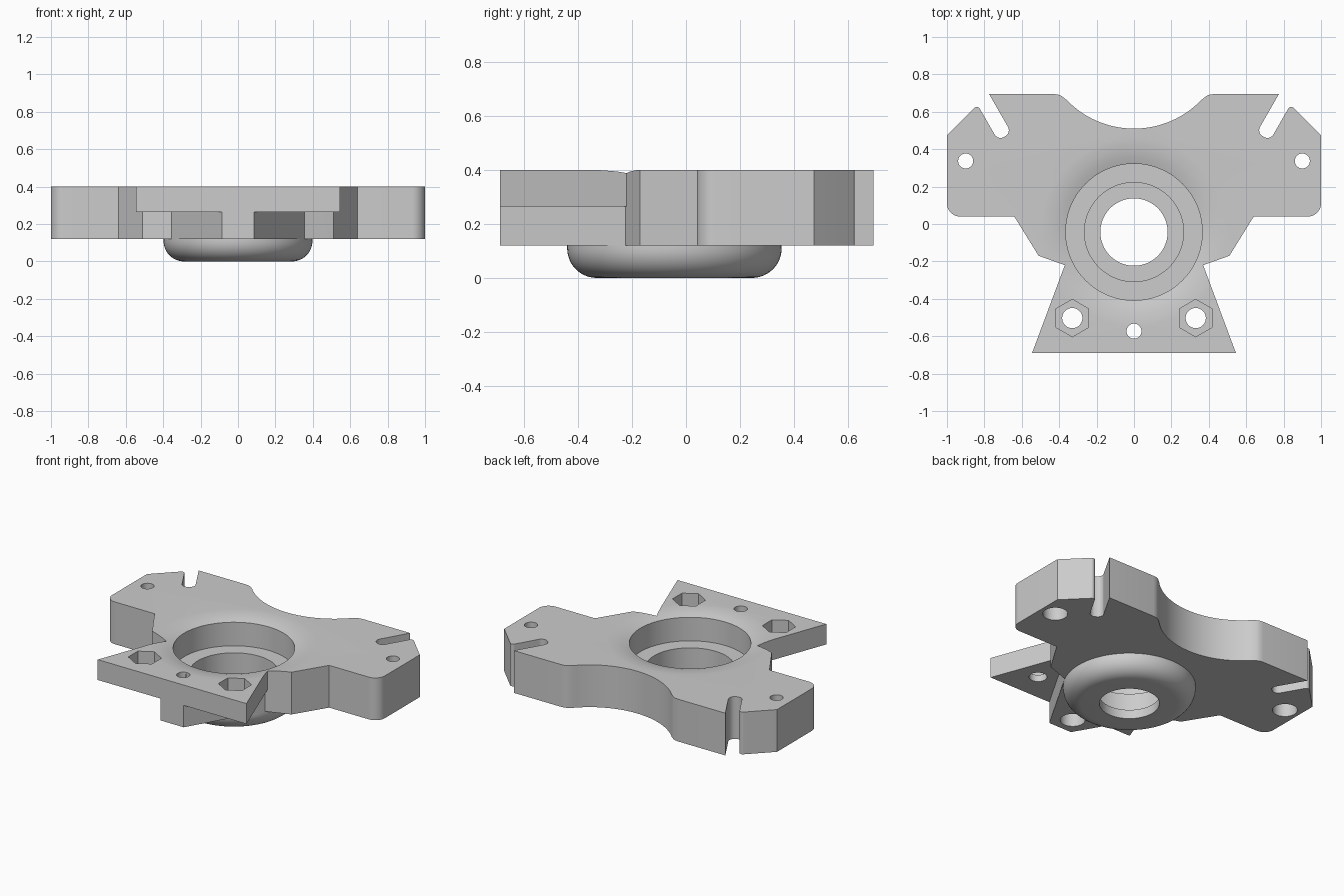
import bpy, bmesh
from math import sin, cos, pi, radians
from mathutils import Vector

if "Cube" in bpy.data.objects:
    bpy.data.objects.remove(bpy.data.objects["Cube"])

grey = bpy.data.materials.new("plain grey")
grey.use_nodes = True
colour = (0.604, 0.604, 0.604, 1)
grey.diffuse_color = colour
grey.node_tree.nodes["Principled BSDF"].inputs["Base Color"].default_value = colour

BORE_Y = -0.043
BOTTOM, TAB_Z, TOP = 0.12, 0.265, 0.40


def loft(name, rings):
    """Closed solid through rings of equal point count, capped at both ends."""
    bm = bmesh.new()
    rings = [[bm.verts.new(p) for p in ring] for ring in rings]
    n = len(rings[0])
    for a, b in zip(rings, rings[1:]):
        for i in range(n):
            j = (i + 1) % n
            bm.faces.new((a[i], a[j], b[j], b[i]))
    bm.faces.new(rings[0])
    bm.faces.new(rings[-1])
    bmesh.ops.recalc_face_normals(bm, faces=bm.faces)
    mesh = bpy.data.meshes.new(name)
    bm.to_mesh(mesh)
    bm.free()
    mesh.materials.append(grey)
    ob = bpy.data.objects.new(name, mesh)
    bpy.context.collection.objects.link(ob)
    return ob


def circle(x, y, r, n=40, turn=0.0):
    return [(x + r * cos(turn + 2 * pi * i / n), y + r * sin(turn + 2 * pi * i / n))
            for i in range(n)]


def prism(name, outline, z0, z1):
    return loft(name, [[(x, y, z) for x, y in outline] for z in (z0, z1)])


def lathe(name, profile, n=96):
    return loft(name, [[(x, y, z) for x, y in circle(0, BORE_Y, r, n)]
                       for r, z in profile])


def fillet(before, corner, after, r, steps=8):
    """Points of a rounded corner."""
    p = Vector(corner)
    u, v = (Vector(before) - p).normalized(), (Vector(after) - p).normalized()
    half = u.angle(v) / 2
    reach = r * cos(half) / sin(half)
    centre = p + (u + v).normalized() * (r / sin(half))
    a, b = p + u * reach - centre, p + v * reach - centre
    arc = [a.lerp(b, i / steps).normalized() * r for i in range(steps + 1)]
    return [tuple(centre + q) for q in arc]


def combine(target, tool, operation):
    mod = target.modifiers.new(operation.lower(), "BOOLEAN")
    mod.operation, mod.solver, mod.object = operation, "EXACT", tool
    bpy.ops.object.select_all(action="DESELECT")
    bpy.context.view_layer.objects.active = target
    target.select_set(True)
    bpy.ops.object.modifier_apply(modifier=mod.name)
    bpy.data.objects.remove(tool)


# Half outline: scalloped back edge, slotted arm, waist, flared tab
scallop = [(0.5 * sin(radians(a)), 1.01 - 0.5 * cos(radians(a))) for a in range(0, 47, 2)]
corners = [
    (0.385, 0.683, 0), (0.405, 0.692, 0), (0.43, 0.695, 0), (0.775, 0.695, 0),
    (0.656, 0.488, 0.036), (0.727, 0.447, 0.036),
    (0.837, 0.638, 0.02), (1, 0.475, 0), (1, 0.04, 0.07),
    (0.64, 0.04, 0), (0.51, -0.17, 0), (0.37, -0.22, 0), (0.545, -0.69, 0),
]
half = list(scallop)
for i, (x, y, r) in enumerate(corners):
    if r:
        half += fillet(corners[i - 1][:2], (x, y), corners[i + 1][:2], r)
    else:
        half.append((x, y))
outline = half + [(-x, y) for x, y in reversed(half[1:])]
body = prism("mounting_plate", outline, BOTTOM, TOP)

# Undercut on both sides of the tab, leaving a central wedge
undercut = [(0.355, -0.225), (0.085, -0.69), (0.085, -0.8), (0.75, -0.8),
            (0.75, -0.25), (0.42, -0.25), (0.37, -0.22)]
for side in (1, -1):
    combine(body, prism("undercut", [(side * x, y) for x, y in undercut], 0, TAB_Z),
            "DIFFERENCE")

# Rounded boss below the plate
ROUND = 0.11
boss = [(0.398 - ROUND + ROUND * sin(a), ROUND - ROUND * cos(a))
        for a in (pi / 2 * i / 12 for i in range(13))]
combine(body, lathe("boss", boss + [(0.398, BOTTOM + 0.01)]), "UNION")

# Stepped bore with a shallow dished rim
bore = [(0.18, -0.1), (0.18, 0.06), (0.265, 0.06), (0.265, 0.22), (0.365, 0.22),
        (0.365, 0.376), (0.40, 0.387), (0.44, 0.395), (0.48, 0.399), (0.52, 0.401),
        (0.52, 0.5)]
combine(body, lathe("bore", bore), "DIFFERENCE")


def drill(x, y, r, z0, z1, n=40, turn=0.0):
    combine(body, prism("drill", circle(x, y, r, n, turn), z0, z1), "DIFFERENCE")


# Arm and tab holes, counterbored from below
for x, y in ((0.9, 0.337), (-0.9, 0.337), (0, -0.573)):
    drill(x, y, 0.04, 0, 0.5)
    drill(x, y, 0.075, 0, 0.25)

# Tab screw holes with hexagonal nut pockets
for x in (0.33, -0.33):
    drill(x, -0.503, 0.054, 0.2, 0.5)
    drill(x, -0.503, 0.1, 0.31, 0.5, 6, pi / 2)

bpy.context.view_layer.objects.active = body
body.select_set(True)
bpy.ops.object.shade_smooth_by_angle(angle=radians(30))
